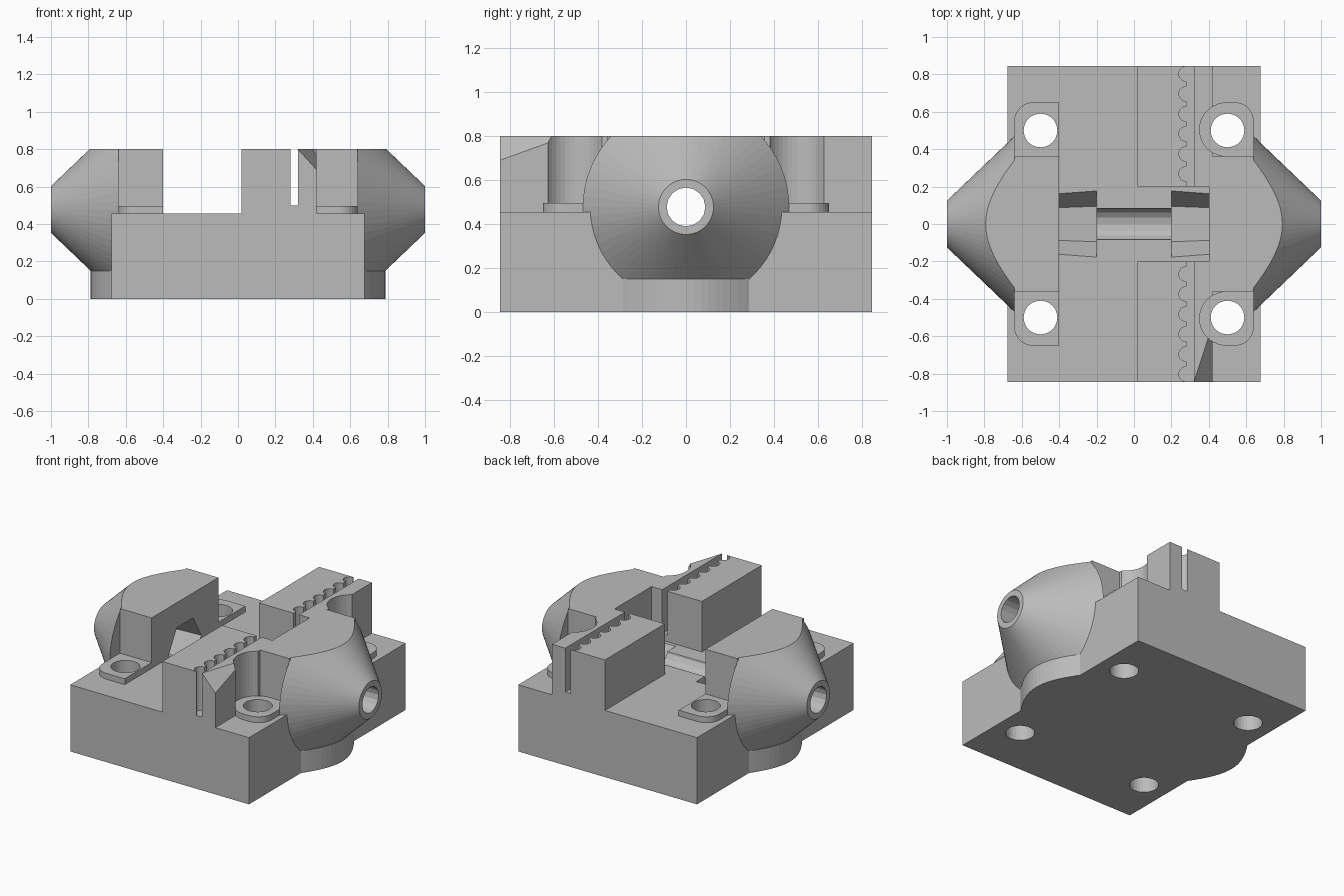
import bpy, bmesh
from math import sin, cos, pi, sqrt

cube = bpy.data.objects.get("Cube")
if cube:
    bpy.data.objects.remove(cube, do_unlink=True)

grey = bpy.data.materials.new("plain_grey")
grey.use_nodes = True
colour = (0.5, 0.5, 0.5, 1)
grey.diffuse_color = colour
grey.node_tree.nodes["Principled BSDF"].inputs["Base Color"].default_value = colour

# Main dimensions
HX, HY = 0.675, 0.845
FLOOR, TOP, AXIS = 0.455, 0.80, 0.4775
CONE_X, TIP_R, SLOPE, FOOT = 0.64, 0.125, 0.955, 0.15
SCREW, PAD_TOP = 0.5, 0.495


def finish(bm, name):
    bmesh.ops.recalc_face_normals(bm, faces=bm.faces)
    mesh = bpy.data.meshes.new(name)
    bm.to_mesh(mesh)
    bm.free()
    ob = bpy.data.objects.new(name, mesh)
    ob.data.materials.append(grey)
    bpy.context.collection.objects.link(ob)
    return ob


def loft(low, high):
    """Close the solid between two matching rings of points."""
    bm = bmesh.new()
    a = [bm.verts.new(p) for p in low]
    b = [bm.verts.new(p) for p in high]
    n = len(a)
    bm.faces.new(a)
    bm.faces.new(b[::-1])
    for i in range(n):
        j = (i + 1) % n
        bm.faces.new((a[i], a[j], b[j], b[i]))
    return bm


def prism(name, pts, z0, z1):
    return finish(loft([(x, y, z0) for x, y in pts], [(x, y, z1) for x, y in pts]), name)


def box(name, x0, x1, y0, y1, z0, z1):
    return prism(name, [(x0, y0), (x1, y0), (x1, y1), (x0, y1)], z0, z1)


def ring(x, r, n):
    return [(x, r * cos(2 * pi * i / n), AXIS + r * sin(2 * pi * i / n)) for i in range(n)]


def arc(cx, cy, r, a0, a1, n):
    return [(cx + r * cos(a0 + (a1 - a0) * i / n), cy + r * sin(a0 + (a1 - a0) * i / n))
            for i in range(n + 1)]


def circle(cx, cy, r, n=32):
    return arc(cx, cy, r, 0, 2 * pi, n)[:-1]


def combine(tool, operation):
    """Apply a boolean to the body and discard the tool."""
    mod = body.modifiers.new("join", 'BOOLEAN')
    mod.operation, mod.object, mod.solver = operation, tool, 'EXACT'
    bpy.context.view_layer.update()
    graph = bpy.context.evaluated_depsgraph_get()
    mesh = bpy.data.meshes.new_from_object(body.evaluated_get(graph))
    body.modifiers.clear()
    body.data = mesh
    bpy.data.objects.remove(tool, do_unlink=True)


def add(tool):
    combine(tool, 'UNION')


def cut(tool):
    combine(tool, 'DIFFERENCE')


# Base slab
body = box("carriage_body", -HX, HX, -HY, HY, 0, FLOOR)

# Belt clamp walls, front and back
for y0, y1 in ((-HY, -0.2), (0.2, HY)):
    add(box("clamp_wall", 0.02, 0.42, y0, y1, 0.3, TOP))

# Rod mounts: block, cone and curved foot on each side
for s in (-1, 1):
    add(box("mount_block", *sorted((s * 0.4, s * CONE_X)), -0.36, 0.36, 0.3, TOP))

    big = TIP_R + SLOPE * (1 - CONE_X)
    bm = loft(ring(s * CONE_X, big, 64), ring(s, TIP_R, 64))
    bmesh.ops.recalc_face_normals(bm, faces=bm.faces)
    for z, up in ((TOP, 1), (FOOT, -1)):
        geom = bm.verts[:] + bm.edges[:] + bm.faces[:]
        bmesh.ops.bisect_plane(bm, geom=geom, plane_co=(0, 0, z), plane_no=(0, 0, up),
                               clear_outer=True)
        bmesh.ops.holes_fill(bm, edges=[e for e in bm.edges if e.is_boundary])
    add(finish(bm, "mount_cone"))

    drop = AXIS - FOOT
    half = sqrt(big ** 2 - drop ** 2)
    edge = []
    for i in range(21):
        y = half * (i / 10 - 1)
        edge.append((s * (1 - (sqrt(y * y + drop * drop) - TIP_R) / SLOPE), y))
    add(prism("mount_foot", edge, 0, FOOT))

# Raised screw pads
for s in (-1, 1):
    corner = arc(-0.54, 0.55, 0.1, pi / 2, pi, 8)
    left = [(-0.40, 0.36), (-0.40, 0.65)] + corner + [(-0.64, 0.36)]
    right = (arc(0.495, 0.505, 0.145, 1.5 * pi, 0.5 * pi, 20)
             + arc(0.54, 0.55, 0.1, pi / 2, 0, 8) + [(0.64, 0.36)])
    for pts in (left, right):
        add(prism("screw_pad", [(x, s * y) for x, y in pts], 0.4, PAD_TOP))

# Screw head recesses in the clamp walls, and screw holes
for s in (-1, 1):
    cut(prism("head_recess", circle(0.495, s * 0.505, 0.144, 40), PAD_TOP, 1))
    for x in (-SCREW, SCREW):
        cut(prism("screw_hole", circle(x, s * SCREW, 0.09), -0.1, 0.9))

# Belt slot with rounded teeth
pitch, slot_x = 0.107, 0.28
teeth = [(0.32, 0.9), (0.32, -0.9), (slot_x, -0.9)]
for k in range(-8, 8):
    teeth += arc(slot_x, (k + 0.5) * pitch, 0.04, 1.5 * pi, 0.5 * pi, 10)
teeth.append((slot_x, 0.9))
cut(prism("belt_slot", teeth, 0.5, 0.9))

# Sloping belt lead-in at the front of the clamp
lead = box("lead_in", 0.3, 0.43, -0.9, -0.55, 0, 1)
for v in lead.data.vertices:
    if v.co.z < 0.5:
        v.co.z = TOP - 1.1 * (v.co.x - 0.32) + 0.36 * (v.co.y + HY)
cut(lead)

# Through bore and tapered hexagonal nut traps
cut(finish(loft(ring(-1.1, 0.088, 16), ring(1.1, 0.088, 16)), "bore"))
for s in (-1, 1):
    cut(finish(loft(ring(s * 0.2, 0.19, 6), ring(s * 0.6, 0.16, 6)), "nut_trap"))

# Keep the faces flat and the single material in place
for p in body.data.polygons:
    p.use_smooth = False
    p.material_index = 0
body.data.materials.clear()
body.data.materials.append(grey)
